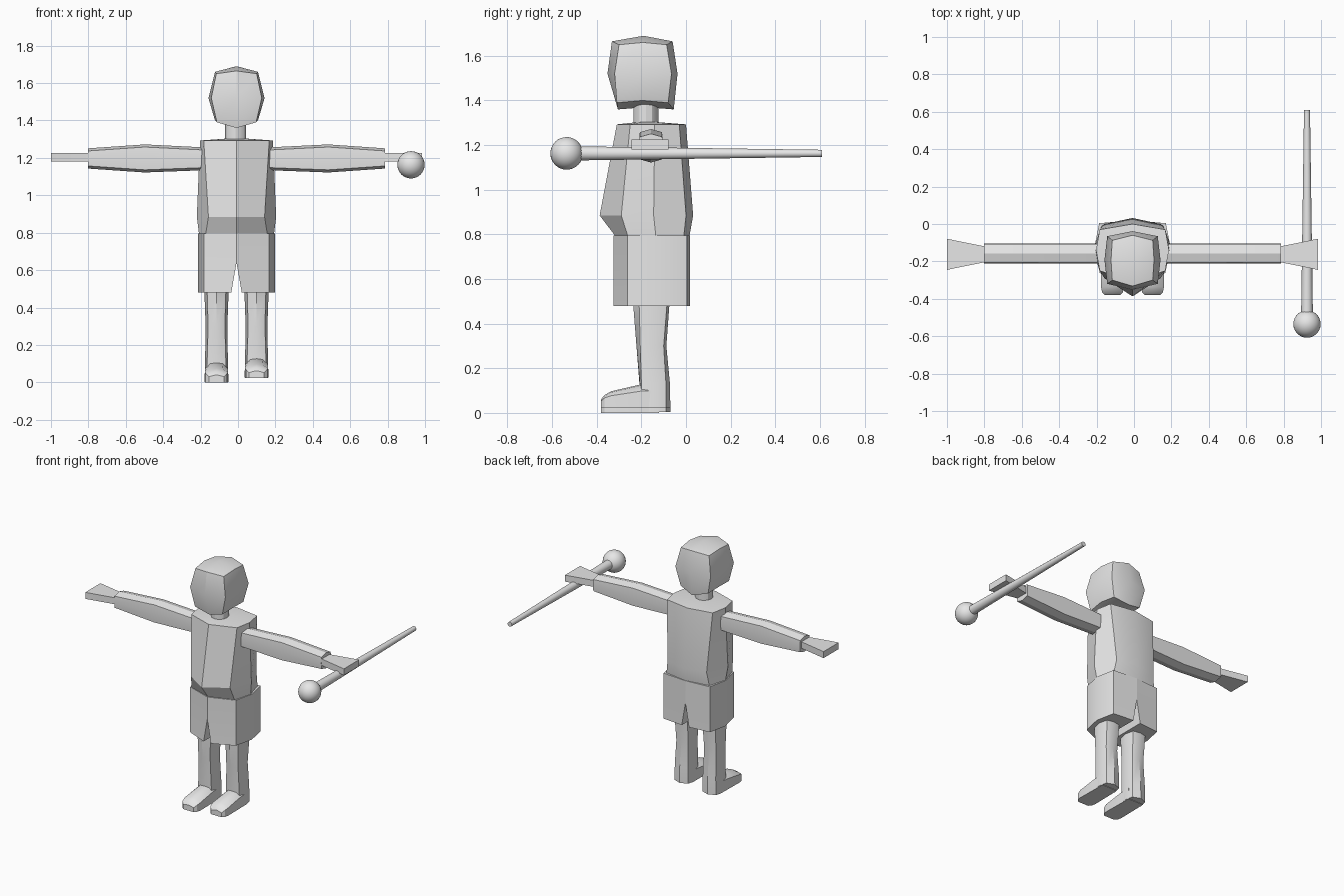
import bpy, bmesh, math
from mathutils import Vector

if "Cube" in bpy.data.objects:
    bpy.data.objects.remove(bpy.data.objects["Cube"])

XM = -0.008  # body centre line

grey = bpy.data.materials.new("plain grey")
grey.diffuse_color = (0.8, 0.8, 0.8, 1)
grey.use_nodes = True
grey.node_tree.nodes["Principled BSDF"].inputs["Base Color"].default_value = grey.diffuse_color


def finish(bm, name):
    bmesh.ops.recalc_face_normals(bm, faces=bm.faces)
    me = bpy.data.meshes.new(name)
    bm.to_mesh(me)
    bm.free()
    me.materials.append(grey)
    ob = bpy.data.objects.new(name, me)
    bpy.context.collection.objects.link(ob)
    return ob


def loft(name, rings, start=None, end=None, skip=None):
    """Skin closed rings; the ends get a flat cap, or a fan to an apex point."""
    bm = bmesh.new()
    vs = [[bm.verts.new(p) for p in r] for r in rings]
    n = len(rings[0])
    for a, b in zip(vs, vs[1:]):
        for i in range(n):
            j = (i + 1) % n
            if not (skip and a is vs[0] and i == skip):
                bm.faces.new((a[i], a[j], b[j], b[i]))
    for ring, apex in ((vs[0], start), (vs[-1], end)):
        if apex:
            c = bm.verts.new(apex)
            for i in range(n):
                bm.faces.new((ring[i], ring[(i + 1) % n], c))
        else:
            bm.faces.new(ring)
    return finish(bm, name)


def ring8(cx, hc, hm, yf, yb, mf, mb, z, zside=None, zmid=None):
    """Rounded box section: four corners and four bulged side midpoints."""
    zs = z if zside is None else zside
    zm = z if zmid is None else zmid
    ym = (yf + yb) / 2
    return [(cx - hc, yf, z), (cx, mf, zm), (cx + hc, yf, z), (cx + hm, ym, zs),
            (cx + hc, yb, z), (cx, mb, zm), (cx - hc, yb, z), (cx - hm, ym, zs)]


# head
loft("head", [
    ring8(XM, .105, .115, -.31, -.08, -.305, -.055, 1.39, 1.40, 1.36),
    ring8(XM, .135, .150, -.32, -.065, -.352, -.038, 1.52),
    ring8(XM, .108, .115, -.30, -.087, -.332, -.060, 1.65, 1.66, 1.665)],
    (XM, -.18, 1.37), (XM, -.19, 1.69))

# neck
neck = [[(XM - .005 + r * math.cos(a), -.18 + r * math.sin(a), z)
         for a in [math.tau * i / 12 for i in range(12)]]
        for r, z in ((.056, 1.27), (.056, 1.40))]
loft("neck", neck)

# torso
loft("torso", [
    ring8(XM, .165, .200, -.26, -.01, -.315, .015, .79),
    ring8(XM, .150, .212, -.29, 0, -.387, .032, .885),
    ring8(XM, .175, .195, -.25, -.03, -.31, 0, 1.293)],
    None, (XM, -.18, 1.307))

for s, side in ((-1, "left"), (1, "right")):
    # shorts half: the inner edge splits into a notch towards the hem
    def hem(z, gap):
        pts = ((gap, -.325), (.175, -.262), (.205, -.13), (.178, .004), (gap, .018))
        return [(XM + s * x, y, z) for x, y in pts]
    loft("shorts_" + side, [hem(.795, 0), hem(.64, 0), hem(.48, .028)], skip=4)

    # leg
    cx = XM + s * .107
    lift = .022 if s > 0 else 0
    loft("leg_" + side, [
        ring8(cx, .052, .064, -.20, -.09, -.207, -.070, .003 + lift),
        ring8(cx, .050, .061, -.20, -.09, -.207, -.072, .11 + lift),
        ring8(cx, .045, .058, -.205, -.10, -.222, -.088, .30),
        ring8(cx, .050, .065, -.21, -.085, -.237, -.074, .49),
        ring8(cx, .050, .065, -.21, -.085, -.237, -.074, .56)])

    # foot: sections from ankle to toe
    foot = []
    for y, h, zs, zt in ((-.12, .058, .08, .10), (-.205, .060, .075, .105),
                         (-.335, .062, .055, .075), (-.365, .055, .045, .058),
                         (-.38, .040, .03, .04)):
        foot.append([(cx + x, y, z + lift) for x, z in
                     ((-h, 0), (h, 0), (h, zs), (h * .55, zt - .005),
                      (0, zt), (-h * .55, zt - .005), (-h, zs))])
    loft("foot_" + side, foot)

    # arm: rings along x, thickest at the elbow
    arm = []
    for x, cz, ht in ((.15, 1.195, .060), (.49, 1.197, .075), (.794, 1.197, .054)):
        c = ht - .014
        yz = ((-.05, -c), (0, -ht), (.05, -c), (.054, 0),
              (.05, c), (0, ht), (-.05, c), (-.054, 0))
        arm.append([(XM + s * x, -.157 + y, cz + z) for y, z in yz])
    loft("arm_" + side, arm)

    # hand: flat flared paddle
    loft("hand_" + side, [
        [(XM + s * x, -.162 + y, z) for y, z in
         ((-w, 1.18), (w, 1.18), (w, 1.225), (-w, 1.225))]
        for x, w in ((.76, .04), (.80, .044), (.992, .083))])

# staff held across the hand
staff = [[(.925 + r * math.cos(a), y, 1.163 + r * math.sin(a))
          for a in [math.tau * i / 20 for i in range(20)]]
         for y, r in ((-.52, .032), (.61, .016))]
loft("staff", staff)

# ball on the staff end
bm = bmesh.new()
bmesh.ops.create_uvsphere(bm, u_segments=28, v_segments=16, radius=.073)
bmesh.ops.translate(bm, verts=bm.verts, vec=Vector((.925, -.535, 1.163)))
finish(bm, "staff_ball")

# smooth shading with crisp edges
bpy.ops.object.select_all(action='SELECT')
bpy.context.view_layer.objects.active = bpy.data.objects["torso"]
bpy.ops.object.shade_smooth_by_angle(angle=math.radians(30))
